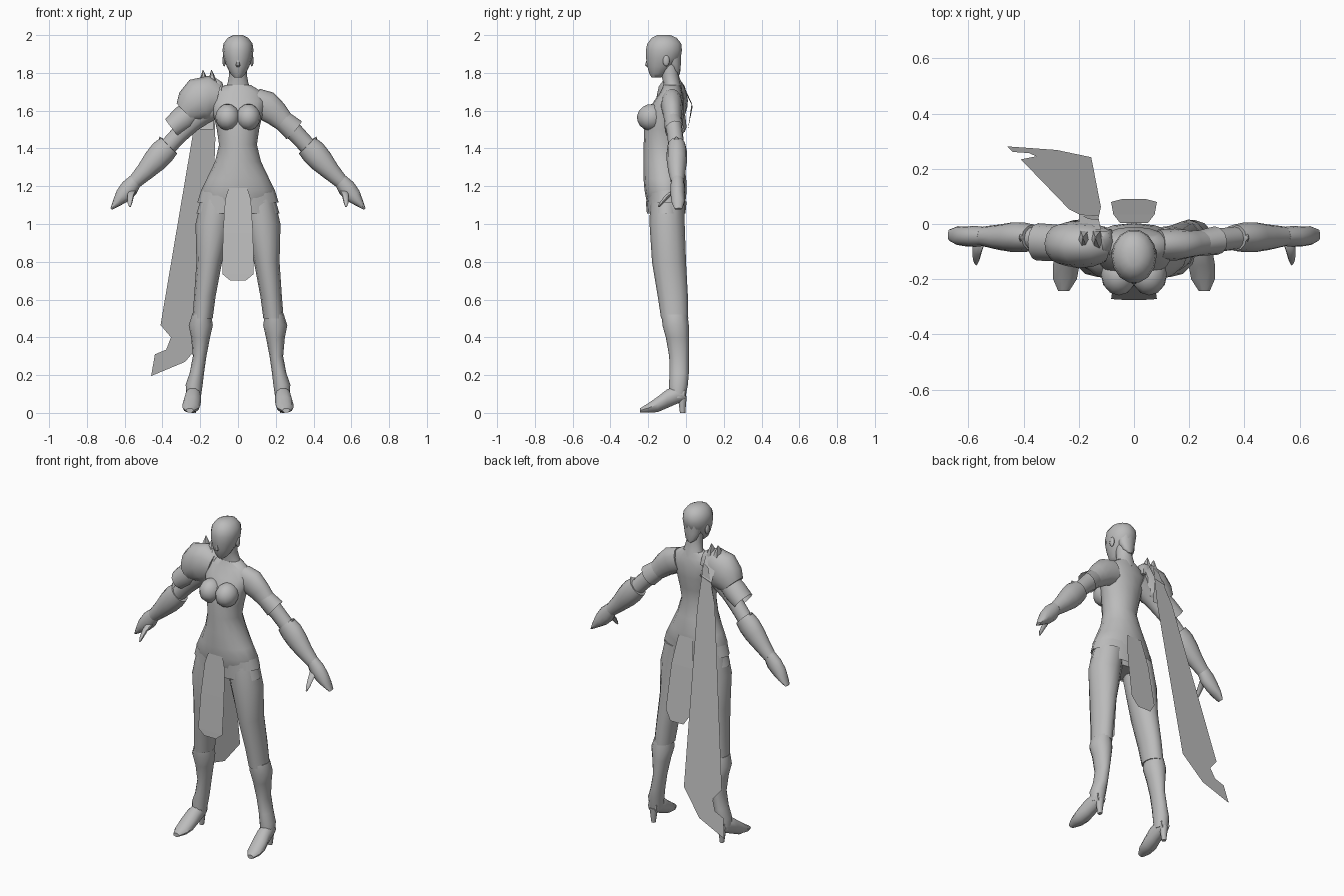
import bpy, bmesh, math
from mathutils import Vector, Matrix

grey = bpy.data.materials.new("plain_grey")
grey.diffuse_color = (0.5, 0.5, 0.5, 1)


def finish(name, bm, smooth=True):
    bmesh.ops.recalc_face_normals(bm, faces=bm.faces)
    me = bpy.data.meshes.new(name)
    bm.to_mesh(me)
    bm.free()
    ob = bpy.data.objects.new(name, me)
    bpy.context.collection.objects.link(ob)
    me.materials.append(grey)
    if smooth:
        bpy.ops.object.select_all(action='DESELECT')
        ob.select_set(True)
        bpy.context.view_layer.objects.active = ob
        bpy.ops.object.shade_smooth_by_angle(angle=math.radians(45))
    return ob


def loft(name, secs, axis=None, n=12, s=1, caps=True):
    """Skin elliptical sections (x, y, z, ra, rb); s mirrors x.
    rb runs along y (or z when the axis is y), ra runs across it."""
    bm = bmesh.new()
    pts = [Vector((c[0] * s, c[1], c[2])) for c in secs]
    rings = []
    for i, p in enumerate(pts):
        t = Vector(axis) if axis else pts[min(i + 1, len(pts) - 1)] - pts[max(i - 1, 0)]
        t.normalize()
        u = Vector((0, 0, 1)) if abs(t.y) > 0.9 else Vector((0, 1, 0))
        u = (u - t * u.dot(t)).normalized()
        v = t.cross(u)
        ra, rb = secs[i][3:5]
        rings.append([bm.verts.new(p + v * ra * math.cos(a) + u * rb * math.sin(a))
                      for a in (2 * math.pi * k / n for k in range(n))])
    for r, q in zip(rings, rings[1:]):
        for k in range(n):
            bm.faces.new((r[k], r[(k + 1) % n], q[(k + 1) % n], q[k]))
    if caps:
        bm.faces.new(rings[0])
        bm.faces.new(rings[-1])
    return finish(name, bm)


def ball(name, loc, size, rot=0):
    bm = bmesh.new()
    m = Matrix.Translation(loc) @ Matrix.Rotation(rot, 4, 'X') @ Matrix.Diagonal((*size, 1))
    bmesh.ops.create_uvsphere(bm, u_segments=12, v_segments=8, radius=1, matrix=m)
    return finish(name, bm)


def panel(name, rows):
    """Cloth sheet from rows of (left xyz, right xyz)."""
    bm = bmesh.new()
    vs = [[bm.verts.new(p) for p in r] for r in rows]
    for a, b in zip(vs, vs[1:]):
        bm.faces.new((a[0], a[1], b[1], b[0]))
    return finish(name, bm, False)


UP = (0, 0, 1)

# Torso, neck and head
loft("torso", [(0, -.1, 1.04, .13, .075), (0, -.105, 1.1, .18, .1), (0, -.108, 1.18, .195, .112),
               (0, -.112, 1.24, .165, .113), (0, -.118, 1.33, .122, .107), (0, -.128, 1.42, .1, .096),
               (0, -.122, 1.5, .112, .1), (0, -.112, 1.58, .13, .1), (0, -.09, 1.65, .15, .08),
               (0, -.078, 1.7, .125, .057), (0, -.075, 1.735, .07, .045)], UP, 16)
loft("neck", [(0, -.07, 1.7, .075, .05), (0, -.075, 1.745, .055, .045),
              (0, -.085, 1.79, .047, .045), (0, -.09, 1.86, .047, .05)], UP)
loft("head", [(0, -.158, 1.775, .02, .025), (0, -.15, 1.795, .04, .045), (0, -.135, 1.835, .06, .072),
              (0, -.12, 1.88, .077, .094), (0, -.117, 1.92, .082, .098), (0, -.115, 1.955, .077, .092),
              (0, -.115, 1.985, .055, .068), (0, -.117, 2.0, .025, .035)], UP, 14)
loft("nose", [(0, -.2, 1.875, .006, .008), (0, -.206, 1.84, .013, .014), (0, -.195, 1.83, .01, .01)], UP, 6)
loft("nape_hair", [(0, -.075, 1.9, .06, .05), (0, -.065, 1.85, .05, .038),
                   (0, -.05, 1.81, .035, .02), (0, -.04, 1.79, .008, .006)], UP)

for s, side in ((1, "left"), (-1, "right")):
    ball(side + "_ear", (s * .073, -.105, 1.865), (.01, .018, .03))
    ball(side + "_breast", (s * .055, -.185, 1.565), (.065, .075, .07), .25)
    # Arm, with a flared forearm guard
    loft(side + "_arm", [(.09, -.075, 1.645, .075, .055), (.15, -.075, 1.625, .08, .058),
                         (.2, -.072, 1.585, .068, .05), (.25, -.068, 1.535, .053, .045),
                         (.31, -.058, 1.475, .047, .042), (.38, -.05, 1.4, .045, .042)], s=s)
    loft(side + "_forearm_guard", [(.365, -.05, 1.415, .06, .048), (.40, -.048, 1.38, .068, .054),
                                   (.44, -.048, 1.335, .064, .054), (.49, -.048, 1.28, .05, .046),
                                   (.545, -.045, 1.225, .038, .036)], s=s)
    loft(side + "_guard_point", [(.405, -.05, 1.42, .02, .03), (.408, -.05, 1.45, .01, .015),
                                 (.415, -.05, 1.462, .002, .002)], s=s, n=6)
    # Hand, fingers and thumb
    loft(side + "_hand", [(.54, -.045, 1.235, .036, .034), (.575, -.045, 1.19, .048, .038),
                          (.61, -.045, 1.15, .042, .036), (.64, -.042, 1.115, .025, .034),
                          (.67, -.04, 1.08, .006, .02)], s=s)
    loft(side + "_thumb", [(.56, -.06, 1.175, .022, .02), (.568, -.095, 1.15, .018, .017),
                           (.572, -.13, 1.11, .012, .012), (.572, -.145, 1.09, .004, .005)],
         UP, 8, s)
    # Leg and boot
    loft(side + "_leg", [(.105, -.1, 1.13, .09, .09), (.13, -.1, 1.0, .095, .093),
                         (.152, -.09, .8, .068, .09), (.175, -.07, .62, .057, .08),
                         (.188, -.06, .5, .054, .072)], UP, s=s)
    loft(side + "_boot_shaft", [(.193, -.06, .52, .05, .068), (.197, -.055, .465, .064, .07),
                                (.198, -.045, .4, .05, .062), (.203, -.037, .3, .036, .052),
                                (.218, -.036, .21, .038, .051), (.232, -.04, .15, .045, .05),
                                (.235, -.045, .08, .038, .042)], UP, s=s)
    loft(side + "_shoe", [(.235, -.005, .1, .03, .035), (.236, -.05, .095, .041, .05),
                          (.24, -.1, .075, .045, .052), (.246, -.15, .045, .048, .043),
                          (.25, -.2, .026, .043, .026), (.255, -.243, .013, .02, .012)],
         (0, 1, 0), 10, s)
    loft(side + "_heel", [(.235, -.018, 0, .012, .014), (.235, -.02, .09, .026, .024)], UP, 8, s)

# Layered hip plates
for i, (z, r) in enumerate(((1.18, .195), (1.12, .2))):
    loft("hip_plate_%d" % (i + 1), [(0, -.105, z, r, .108), (0, -.105, z - .065, r + .02, .102)],
         UP, 16, caps=False)

# Cuff on the left upper arm
loft("arm_cuff", [(.235, -.07, 1.55, .054, .046), (.297, -.06, 1.497, .062, .052)], caps=False)

# Shoulder armour on the right side
loft("shoulder_plate", [(.11, -.075, 1.66, .085, .065), (.15, -.075, 1.67, .115, .08),
                        (.2, -.075, 1.655, .122, .085), (.245, -.072, 1.62, .1, .08),
                        (.275, -.07, 1.59, .07, .068)], s=-1)
loft("shoulder_flare", [(.24, -.07, 1.6, .062, .062), (.285, -.068, 1.56, .07, .066),
                        (.35, -.065, 1.51, .058, .068)], s=-1, caps=False)
for i, (x, h) in enumerate(((-.185, 1.815), (-.14, 1.815), (-.115, 1.77))):
    loft("shoulder_spike_%d" % (i + 1), [(x + .01, -.07, 1.68, .045, .06), (x + .005, -.06, 1.75, .026, .04),
                                         (x, -.05, h, .002, .004)], UP, 6)

# Hanging cloths
panel("front_cloth", [((-.05, -.222, 1.19), (.05, -.222, 1.19)), ((-.068, -.229, 1.13), (.068, -.229, 1.13)),
                      ((-.08, -.25, .95), (.08, -.25, .95)), ((-.083, -.272, .735), (.083, -.272, .735)),
                      ((-.04, -.275, .7), (.04, -.275, .7))])
panel("back_cloth", [((-.05, .003, 1.22), (.05, .003, 1.22)), ((-.075, .035, 1.05), (.075, .035, 1.05)),
                     ((-.083, .08, .78), (.083, .08, .78)), ((-.045, .09, .72), (.045, .09, .72))])

# Long torn cape: flat outline hung on a backward slope
bm = bmesh.new()
outline = ((-.13, 1.72), (-.165, 1.7), (-.235, 1.5), (-.41, .465), (-.355, .40), (-.38, .335), (-.44, .31),
           (-.46, .195), (-.28, .27), (-.155, .42), (-.12, 1.45))
bm.faces.new([bm.verts.new((x, .018 + (1.7 - z) * .175, z)) for x, z in outline])
bmesh.ops.triangulate(bm, faces=bm.faces)
finish("cape", bm, False)
# Strap joining the cape to the shoulder
panel("cape_strap", [((-.2, -.02, 1.73), (-.12, -.02, 1.75)), ((-.2, .035, 1.62), (-.13, .03, 1.64)),
                     ((-.2, .01, 1.5), (-.13, .01, 1.5))])
